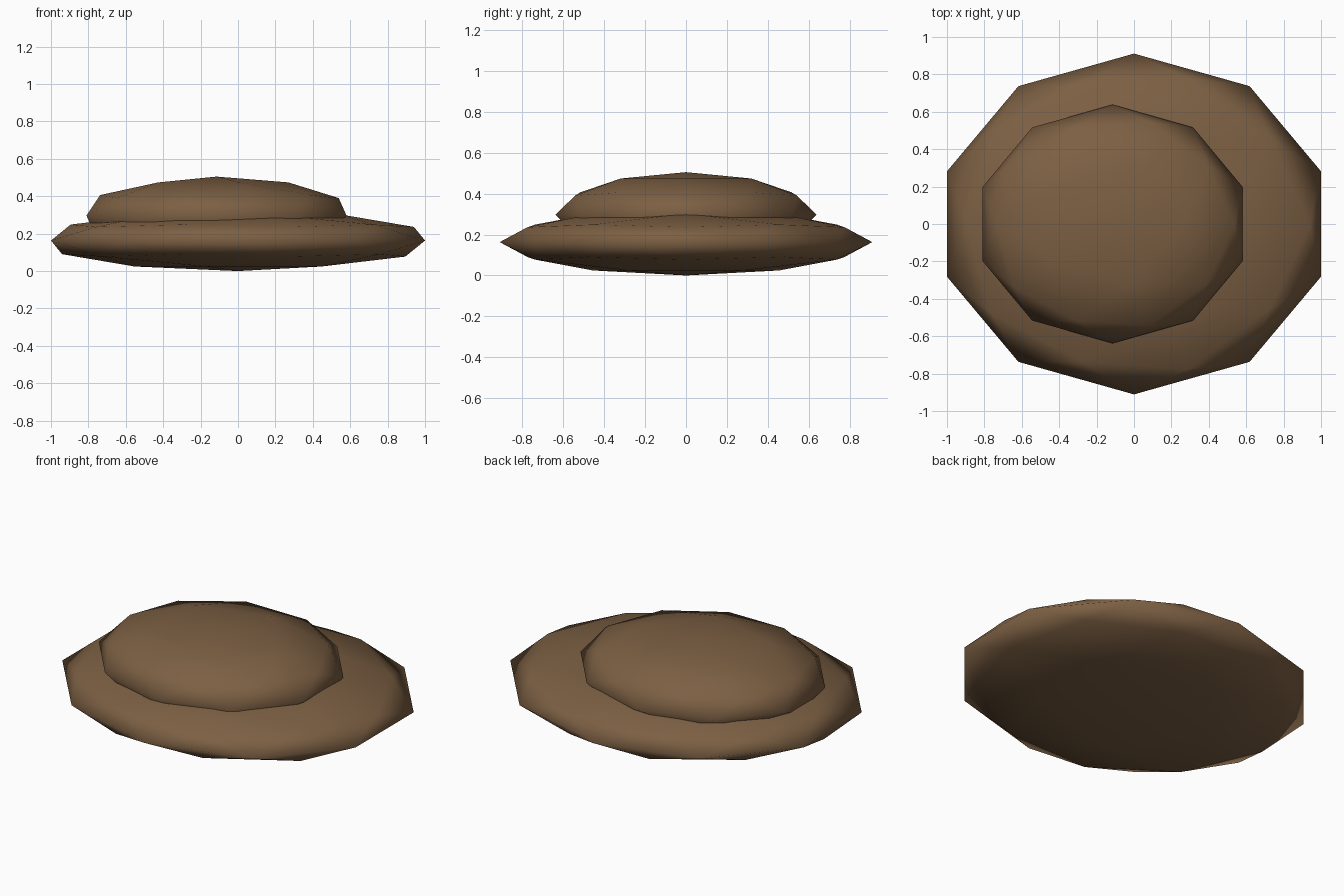
import bpy

if "Cube" in bpy.data.objects:
    bpy.data.objects.remove(bpy.data.objects["Cube"])

# Single brown colour
brown = bpy.data.materials.new("brown")
brown.diffuse_color = (0.2, 0.115, 0.056, 1)
brown.use_nodes = True
brown.node_tree.nodes["Principled BSDF"].inputs["Base Color"].default_value = brown.diffuse_color


def flattened_ball(name, centre, radii):
    """Low-poly smooth-shaded ball squashed into a disc shape."""
    bpy.ops.mesh.primitive_ico_sphere_add(subdivisions=2, radius=1, location=centre)
    ob = bpy.context.object
    ob.name = name
    ob.scale = radii
    bpy.ops.object.transform_apply(location=False, rotation=False, scale=True)
    bpy.ops.object.shade_smooth()
    ob.data.materials.append(brown)
    return ob


# Wide lower disc
flattened_ball("lower_disc", (0, 0, 0.163), (1.0515, 0.911, 0.163))

# Smaller dome resting off-centre on top
flattened_ball("upper_dome", (-0.115, 0, 0.297), (0.731, 0.638, 0.208))
